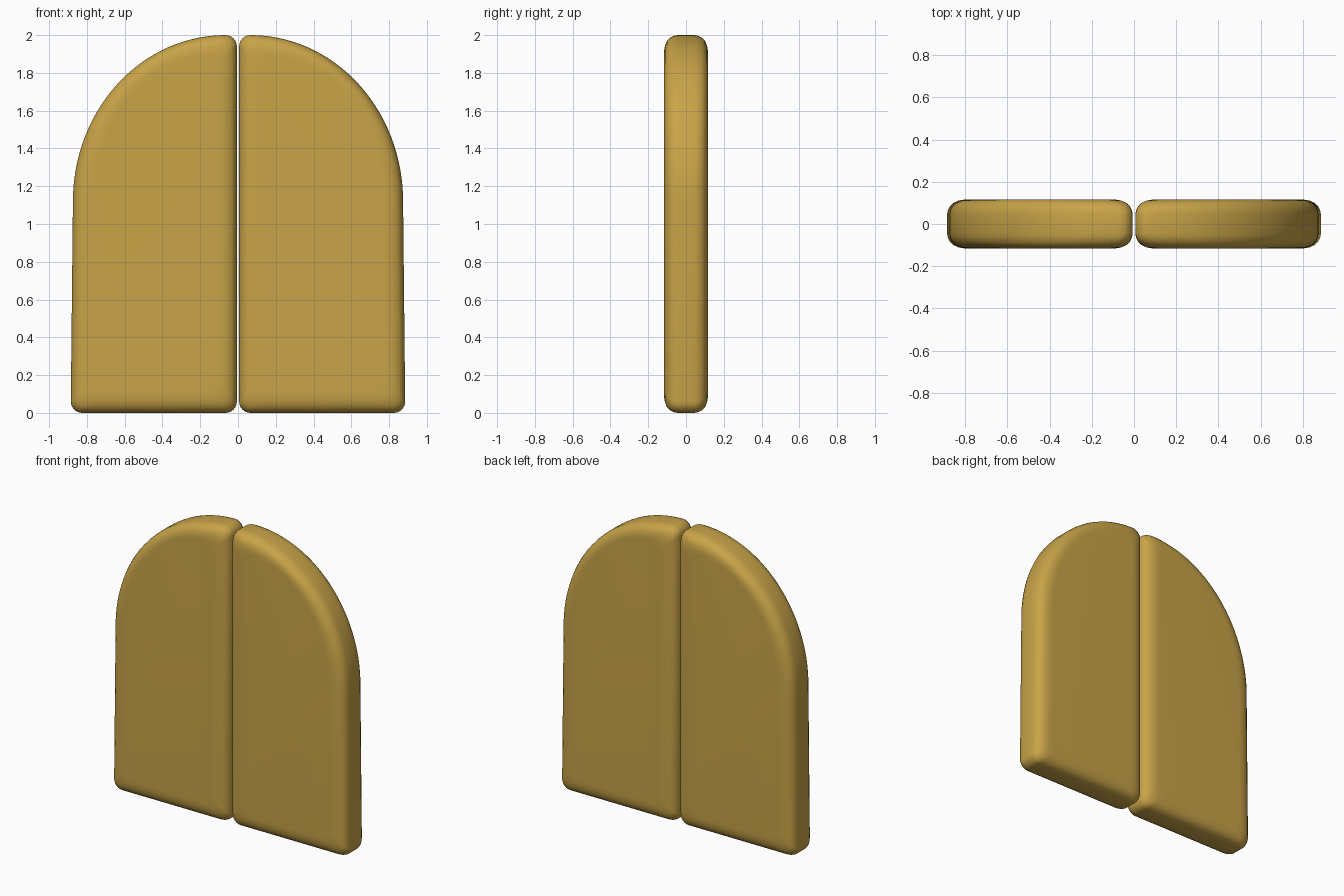
import bpy, bmesh, math

if "Cube" in bpy.data.objects:
    bpy.data.objects.remove(bpy.data.objects["Cube"])

gold = bpy.data.materials.new("golden_tan")
gold.diffuse_color = (0.58, 0.37, 0.065, 1)
gold.use_nodes = True
gold.node_tree.nodes["Principled BSDF"].inputs["Base Color"].default_value = gold.diffuse_color

X0, X1_LOW, X1_HIGH, R = 0.006, 0.885, 0.874, 0.06
ARCH_Z, TOP = 1.12, 2.0


def arc(cx, cz, a, b, start, end, n):
    pts = []
    for i in range(n + 1):
        t = math.radians(start + (end - start) * i / n)
        pts.append((cx + a * math.cos(t), cz + b * math.sin(t)))
    return pts


def outline(d):
    """Half-arch outline of one leaf, pulled in by d."""
    xi, xo, zb, zt = X0 + d, X1_LOW - d, d, TOP - d
    cx = xi + R
    pts = arc(xi + R, zb + R, R, R, 180, 270, 6)            # inner foot
    pts += arc(xo - R, zb + R, R, R, 270, 360, 6)           # outer foot
    pts += arc(cx, ARCH_Z, X1_HIGH - d - cx, zt - ARCH_Z, 0, 90, 32)  # arch
    pts += arc(cx, zt - R, R, R, 90, 180, 6)[1:]            # inner top corner
    return pts


# soft edge section: (inset, distance from mid-plane)
half = [(0, 0.045), (0.004, 0.065), (0.014, 0.085), (0.03, 0.1),
        (0.055, 0.111), (0.085, 0.116), (0.11, 0.117)]
section = [(d, -y) for d, y in reversed(half)] + half


def leaf(name, side):
    bm = bmesh.new()
    rings = [[bm.verts.new((side * x, y, z)) for x, z in outline(d)]
             for d, y in section]
    n = len(rings[0])
    for a, b in zip(rings, rings[1:]):
        for i in range(n):
            j = (i + 1) % n
            bm.faces.new((a[i], a[j], b[j], b[i]))
    bm.faces.new(rings[0])
    bm.faces.new(rings[-1])
    bmesh.ops.recalc_face_normals(bm, faces=bm.faces)
    for f in bm.faces:
        f.smooth = True
    me = bpy.data.meshes.new(name)
    bm.to_mesh(me)
    bm.free()
    me.materials.append(gold)
    bpy.context.collection.objects.link(bpy.data.objects.new(name, me))


# two mirrored leaves with a narrow gap
leaf("right_leaf", 1)
leaf("left_leaf", -1)
